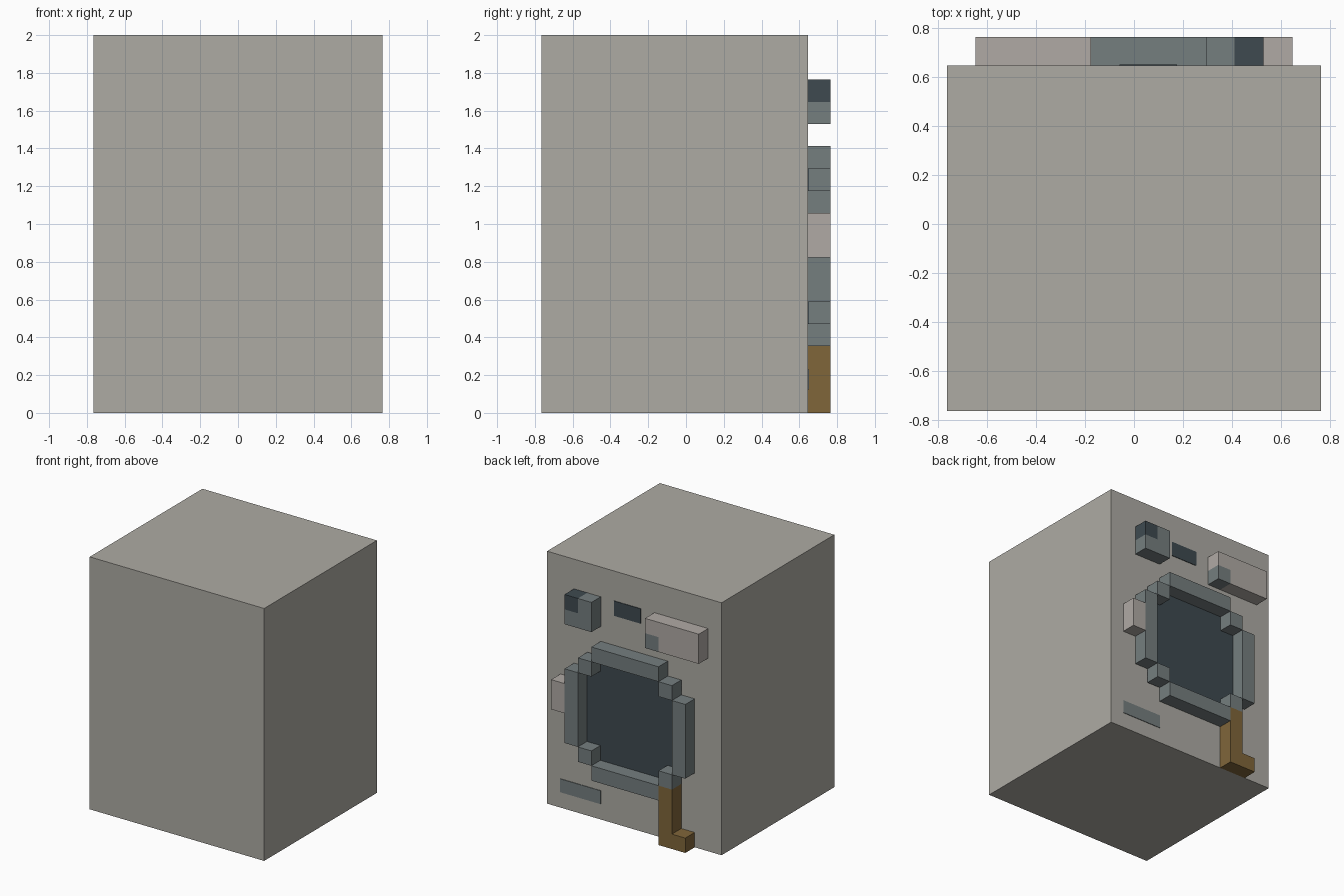
import bpy
import bmesh
from mathutils import Vector

U = 2 / 17            # grid unit: the washer is 13 wide, 17 high, 13 deep
HALF = 6.5
BACK = 12             # depth at which the main box ends

cube = bpy.data.objects.get("Cube")
if cube:
    bpy.data.objects.remove(cube, do_unlink=True)


def make_material(name, rgb):
    linear = [((c / 255 + 0.055) / 1.055) ** 2.4 for c in rgb]
    mat = bpy.data.materials.new(name)
    mat.use_nodes = True
    mat.diffuse_color = (*linear, 1)
    bsdf = next(n for n in mat.node_tree.nodes if n.type == 'BSDF_PRINCIPLED')
    bsdf.inputs["Base Color"].default_value = (*linear, 1)
    return mat


casing = make_material("warm_grey", (174, 171, 164))
trim = make_material("pale_grey", (176, 170, 165))
slate = make_material("slate_grey", (117, 126, 127))
dark = make_material("dark_blue_grey", (62, 74, 80))
brown = make_material("brown", (128, 102, 58))


def place(i, depth, k):
    """Grid cell (from the left edge, front, top) to world position."""
    return Vector(((HALF - i) * U, (depth - HALF) * U, 2 - k * U))


def finish(name, bm, *mats):
    bmesh.ops.recalc_face_normals(bm, faces=bm.faces)
    mesh = bpy.data.meshes.new(name)
    bm.to_mesh(mesh)
    bm.free()
    for mat in mats:
        mesh.materials.append(mat)
    obj = bpy.data.objects.new(name, mesh)
    bpy.context.collection.objects.link(obj)
    return obj


def box_mesh(i0, i1, k0, k1, d0=BACK, d1=BACK + 1):
    a, b = place(i0, d0, k0), place(i1, d1, k1)
    bm = bmesh.new()
    bmesh.ops.create_cube(bm, size=1)
    for v in bm.verts:
        v.co = (a + b) / 2 + v.co * (b - a)
    return bm


def block(name, mat, *span):
    return finish(name, box_mesh(*span), mat)


def accent_block(name, mat, accent, span, cell):
    """Block whose faces inside one grid cell take a second colour."""
    bm = box_mesh(*span)
    i, k = cell
    lo, hi = place(i + 1, BACK, k + 1), place(i, BACK, k)
    for co in (lo, hi):
        for axis in ((1, 0, 0), (0, 0, 1)):
            bmesh.ops.bisect_plane(bm, geom=bm.verts[:] + bm.edges[:] + bm.faces[:],
                                   plane_co=co, plane_no=axis)
    for f in bm.faces:
        c = f.calc_center_median()
        inside = all(lo[n] - 0.001 < c[n] < hi[n] + 0.001 for n in (0, 2))
        f.material_index = int(inside)
    return finish(name, bm, mat, accent)


def plate(name, mat, i0, i1, k0, k1, radius):
    """Thin flat marking with rounded corners."""
    bm = box_mesh(i0, i1, k0, k1, BACK, BACK + 0.04)
    if radius:
        corners = [e for e in bm.edges
                   if abs(e.verts[0].co.y - e.verts[1].co.y) > 0.001]
        bmesh.ops.bevel(bm, geom=corners, offset=radius * U, segments=3,
                        profile=0.5, affect='EDGES')
    return finish(name, bm, mat)


# Main casing
block("casing", casing, 0, 13, 0, 17, 0, BACK)

# Control row: knob, display and detergent drawer
accent_block("control_knob", slate, dark, (2, 4, 2, 4), (2, 2))
plate("display", dark, 5, 7, 2, 3, 0.3)
accent_block("detergent_drawer", trim, slate, (8, 12, 2, 4), (8, 3))

# Door: glass panel inside a stepped ring
plate("door_glass", dark, 3, 10, 6, 13, 0)
for side, i in (("left", 2), ("right", 10)):
    block(f"door_frame_{side}", slate, i, i + 1, 7, 12)
for level, k in (("top", 5), ("bottom", 13)):
    block(f"door_frame_{level}", slate, 4, 9, k, k + 1)
for side, i in (("left", 3), ("right", 9)):
    for level, k in (("top", 6), ("bottom", 12)):
        block(f"door_frame_corner_{level}_{side}", slate, i, i + 1, k, k + 1)
block("door_handle", trim, 1, 2, 8, 10)

# Filter vent
plate("filter_vent", slate, 1, 4, 15.05, 15.95, 0.3)

# Drain pipe: L-shaped profile given depth
outline = [(9, 13), (10, 13), (10, 16), (11, 16), (11, 17), (9, 17)]
bm = bmesh.new()
profile = bm.faces.new([bm.verts.new(place(i, BACK, k)) for i, k in outline])
pushed = bmesh.ops.extrude_face_region(bm, geom=[profile], use_keep_orig=True)["geom"]
bmesh.ops.translate(bm, vec=(0, U, 0),
                    verts=[g for g in pushed if isinstance(g, bmesh.types.BMVert)])
finish("drain_pipe", bm, brown)
